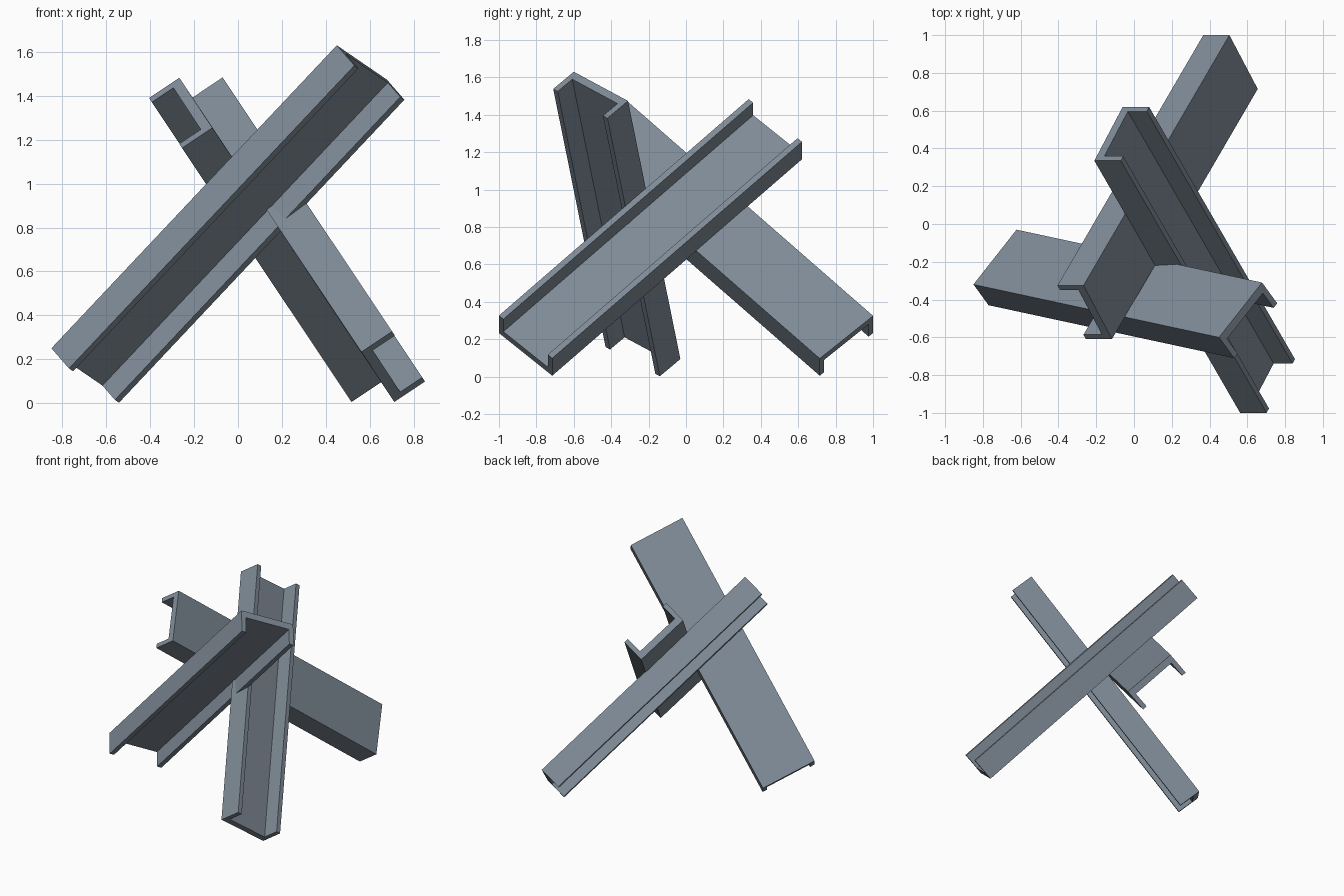
import bpy, bmesh
from mathutils import Vector

if "Cube" in bpy.data.objects:
    bpy.data.objects.remove(bpy.data.objects["Cube"])

FLANGE_T = 0.033   # flange thickness
WEB_T = 0.048      # web thickness

# Dark blue-grey steel
steel = bpy.data.materials.new("steel")
steel.diffuse_color = (0.214, 0.26, 0.31, 1)
steel.use_nodes = True
steel.node_tree.nodes["Principled BSDF"].inputs["Base Color"].default_value = steel.diffuse_color


def channel_beam(name, corner, run, web, flange):
    """C-channel: outer web corner, vector along length, across web, along flange."""
    corner, run, web, flange = (Vector(v) for v in (corner, run, web, flange))
    w, d = web.length, flange.length
    u, v = web.normalized(), flange.normalized()
    profile = [(0, 0), (w, 0), (w, d), (w - FLANGE_T, d), (w - FLANGE_T, WEB_T),
               (FLANGE_T, WEB_T), (FLANGE_T, d), (0, d)]
    bm = bmesh.new()
    face = bm.faces.new([bm.verts.new(corner + u * a + v * b) for a, b in profile])
    ext = bmesh.ops.extrude_face_region(bm, geom=[face], use_keep_orig=True)
    bmesh.ops.translate(bm, vec=run,
                        verts=[e for e in ext["geom"] if isinstance(e, bmesh.types.BMVert)])
    bmesh.ops.recalc_face_normals(bm, faces=bm.faces)
    mesh = bpy.data.meshes.new(name)
    bm.to_mesh(mesh)
    bm.free()
    mesh.materials.append(steel)
    obj = bpy.data.objects.new(name, mesh)
    bpy.context.collection.objects.link(obj)
    return obj


# Beam leaning to the right, open towards the front
channel_beam("right_leaning_beam", (-0.85, -0.32, 0.25), (1.30, -0.28, 1.38),
             (0.228, 0.29, -0.156), (0.08, -0.11, -0.092))

# Beam rising to the back, open to the right
channel_beam("back_rising_beam", (-0.21, 0.335, 1.39), (0.772, -1.335, -1.157),
             (0.15, 0.285, -0.228), (0.14, 0, 0.0935))

# Beam rising to the front, open to the left
channel_beam("front_rising_beam", (-0.267, -0.325, 1.482), (0.772, 1.325, -1.157),
             (0.15, -0.285, -0.228), (-0.138, 0, -0.092))
